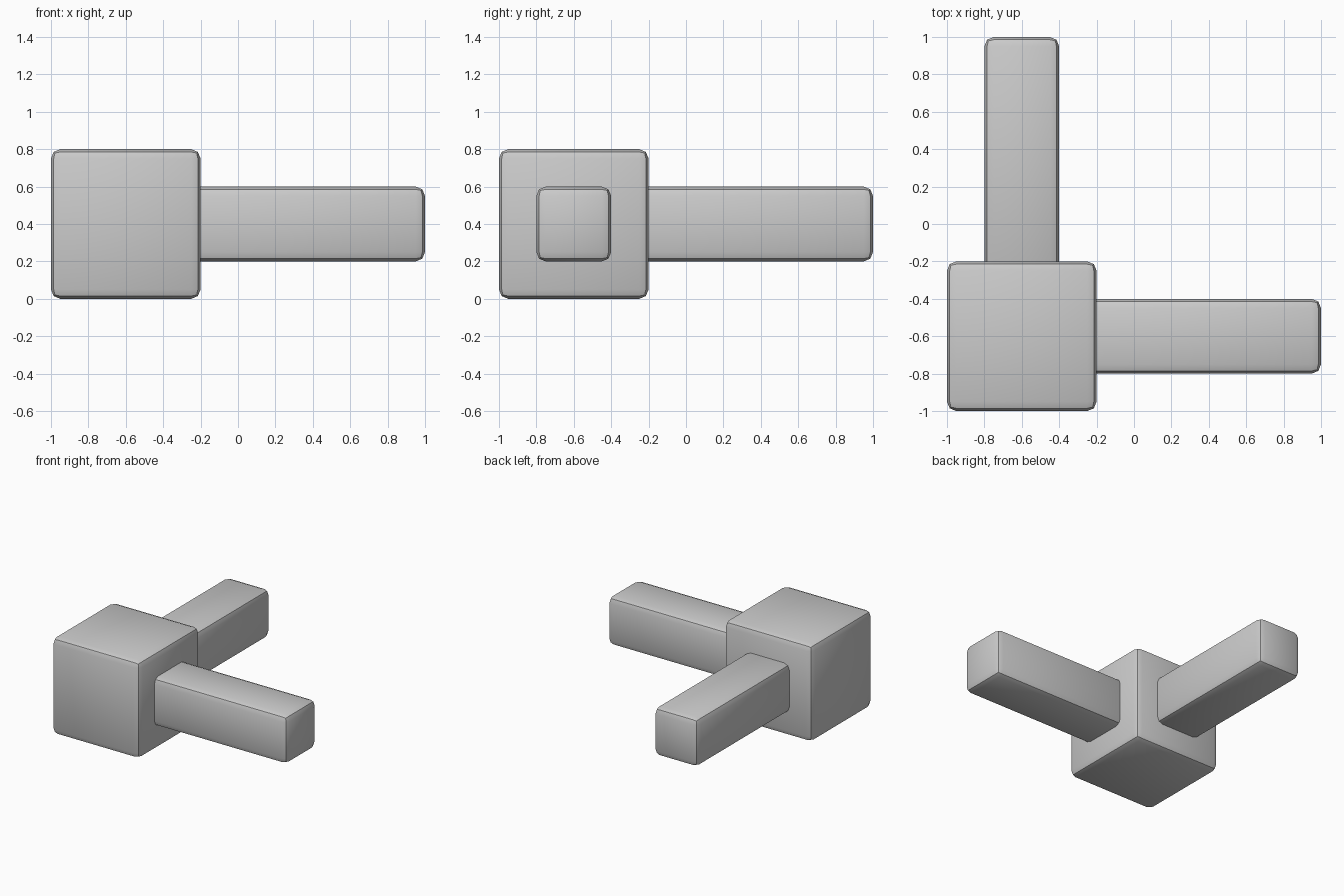
import bpy, bmesh, math
from mathutils import Vector

if "Cube" in bpy.data.objects:
    bpy.data.objects.remove(bpy.data.objects["Cube"])


def rounded_box(name, low, high, bevel=0.05):
    """Box between two corners with two-step rounded edges."""
    low, high = Vector(low), Vector(high)
    bm = bmesh.new()
    bmesh.ops.create_cube(bm, size=1)
    bmesh.ops.scale(bm, vec=high - low, verts=bm.verts)
    bmesh.ops.bevel(bm, geom=bm.edges[:], offset=bevel, segments=2,
                    profile=0.5, affect='EDGES')
    bmesh.ops.recalc_face_normals(bm, faces=bm.faces[:])
    mesh = bpy.data.meshes.new(name)
    bm.to_mesh(mesh)
    bm.free()
    obj = bpy.data.objects.new(name, mesh)
    obj.location = (low + high) / 2
    bpy.context.collection.objects.link(obj)
    bpy.ops.object.select_all(action='DESELECT')
    obj.select_set(True)
    bpy.context.view_layer.objects.active = obj
    bpy.ops.object.shade_smooth_by_angle(angle=math.radians(30))
    return obj


# Corner block
rounded_box("corner_block", (-1, -1, 0), (-0.2, -0.2, 0.8))

# Two arms, their inner ends sunk into the block
rounded_box("right_arm", (-0.3, -0.8, 0.2), (1, -0.4, 0.6))
rounded_box("back_arm", (-0.8, -0.3, 0.2), (-0.4, 1, 0.6))
